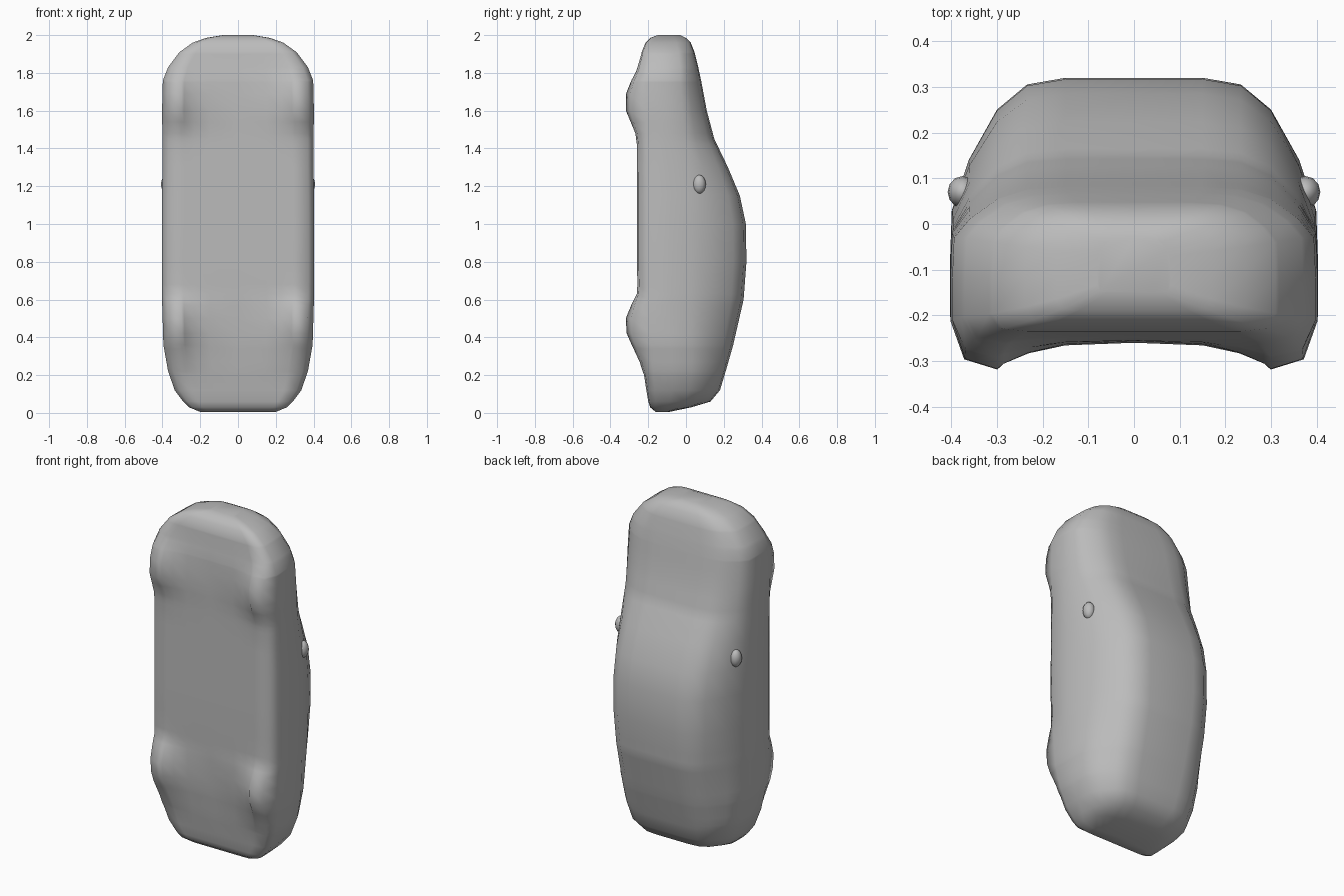
import bpy, bmesh, math

if "Cube" in bpy.data.objects:
    bpy.data.objects.remove(bpy.data.objects["Cube"])

paint = bpy.data.materials.new("light grey")
paint.diffuse_color = (0.5, 0.5, 0.5, 1)
paint.use_nodes = True
paint.node_tree.nodes["Principled BSDF"].inputs["Base Color"].default_value = paint.diffuse_color

# Body stations: height, half width, underside y, roof y, roof half width, belt y
STATIONS = [
    (0.005, 0.20, -0.16, -0.09, 0.15, -0.11),
    (0.03, 0.26, -0.19, 0.03, 0.20, -0.06),
    (0.06, 0.29, -0.20, 0.13, 0.22, -0.01),
    (0.12, 0.335, -0.21, 0.18, 0.25, 0.02),
    (0.22, 0.37, -0.225, 0.21, 0.27, 0.03),
    (0.36, 0.395, -0.24, 0.25, 0.28, 0.03),
    (0.60, 0.402, -0.255, 0.305, 0.29, 0.03),
    (0.80, 0.403, -0.26, 0.32, 0.30, 0.03),
    (1.00, 0.403, -0.26, 0.317, 0.30, 0.03),
    (1.15, 0.402, -0.26, 0.285, 0.30, 0.03),
    (1.30, 0.400, -0.26, 0.222, 0.30, 0.01),
    (1.45, 0.400, -0.26, 0.15, 0.30, -0.01),
    (1.60, 0.402, -0.26, 0.11, 0.30, -0.02),
    (1.76, 0.398, -0.255, 0.08, 0.30, -0.03),
    (1.83, 0.37, -0.245, 0.065, 0.28, -0.03),
    (1.91, 0.31, -0.235, 0.045, 0.24, -0.04),
    (1.96, 0.24, -0.215, 0.025, 0.19, -0.05),
    (1.985, 0.17, -0.19, 0.0, 0.13, -0.06),
    (2.0, 0.08, -0.15, -0.03, 0.06, -0.07),
]
# Depth of the wheel bulges by height
WHEELS = [(0.2, 0), (0.27, 0.015), (0.34, 0.04), (0.42, 0.07), (0.50, 0.07),
          (0.57, 0.037), (0.63, 0.005), (0.68, 0), (1.42, 0), (1.48, 0.008),
          (1.54, 0.033), (1.60, 0.058), (1.69, 0.06), (1.75, 0.038),
          (1.81, 0.015), (1.9, 0)]


def sample(table, z):
    """Linear interpolation of a table keyed by its first column."""
    if z <= table[0][0]:
        return table[0][1:]
    for a, b in zip(table, table[1:]):
        if z <= b[0]:
            t = (z - a[0]) / (b[0] - a[0])
            return [p + (q - p) * t for p, q in zip(a[1:], b[1:])]
    return table[-1][1:]


def section(z):
    """Closed cross-section: right half from roof to underside, then mirrored."""
    w, yf, yb, r, b = sample(STATIONS, z)
    d = sample(WHEELS, z)[0]
    s, h, depth = w / 0.4, yb - b, b - yf
    half = [
        (0, yb), (r * 0.5, yb), (r * 0.78, yb - 0.05 * h),
        (r, yb - 0.24 * h), (r + (w - r) * 0.6, b + 0.38 * h),
        (w * 0.99, b), (w, b - 0.4 * depth), (w, yf + 0.2 * depth),
        (0.37 * s, yf + 0.03 * depth - 0.75 * d),
        (0.30 * s, yf - d), (0.285 * s, yf - 0.8 * d),
        (0.23 * s, yf - 0.4 * d), (0.15 * s, yf - 0.1 * d), (0, yf),
    ]
    return half + [(-x, y) for x, y in half[-2:0:-1]]


# Car body, standing on its tail
heights = sorted({s[0] for s in STATIONS} | {k[0] for k in WHEELS})
bm = bmesh.new()
rings = [[bm.verts.new((x, y, z)) for x, y in section(z)] for z in heights]
for low, high in zip(rings, rings[1:]):
    n = len(low)
    for i in range(n):
        j = (i + 1) % n
        bm.faces.new((low[i], low[j], high[j], high[i]))
bm.faces.new(rings[0])
bm.faces.new(rings[-1])
bmesh.ops.recalc_face_normals(bm, faces=bm.faces)
mesh = bpy.data.meshes.new("car_body")
bm.to_mesh(mesh)
bm.free()
body = bpy.data.objects.new("car_body", mesh)
bpy.context.collection.objects.link(body)
parts = [body]

# Small side mirrors blended into the belt line
for side, name in ((-1, "left_mirror"), (1, "right_mirror")):
    bpy.ops.mesh.primitive_uv_sphere_add(segments=12, ring_count=8, radius=1,
                                         location=(side * 0.375, 0.07, 1.21))
    mirror = bpy.context.object
    mirror.name = name
    mirror.scale = (0.033, 0.035, 0.05)
    parts.append(mirror)

for part in parts:
    part.data.materials.append(paint)
    bpy.ops.object.select_all(action='DESELECT')
    part.select_set(True)
    bpy.context.view_layer.objects.active = part
    bpy.ops.object.shade_smooth_by_angle(angle=math.radians(60))
